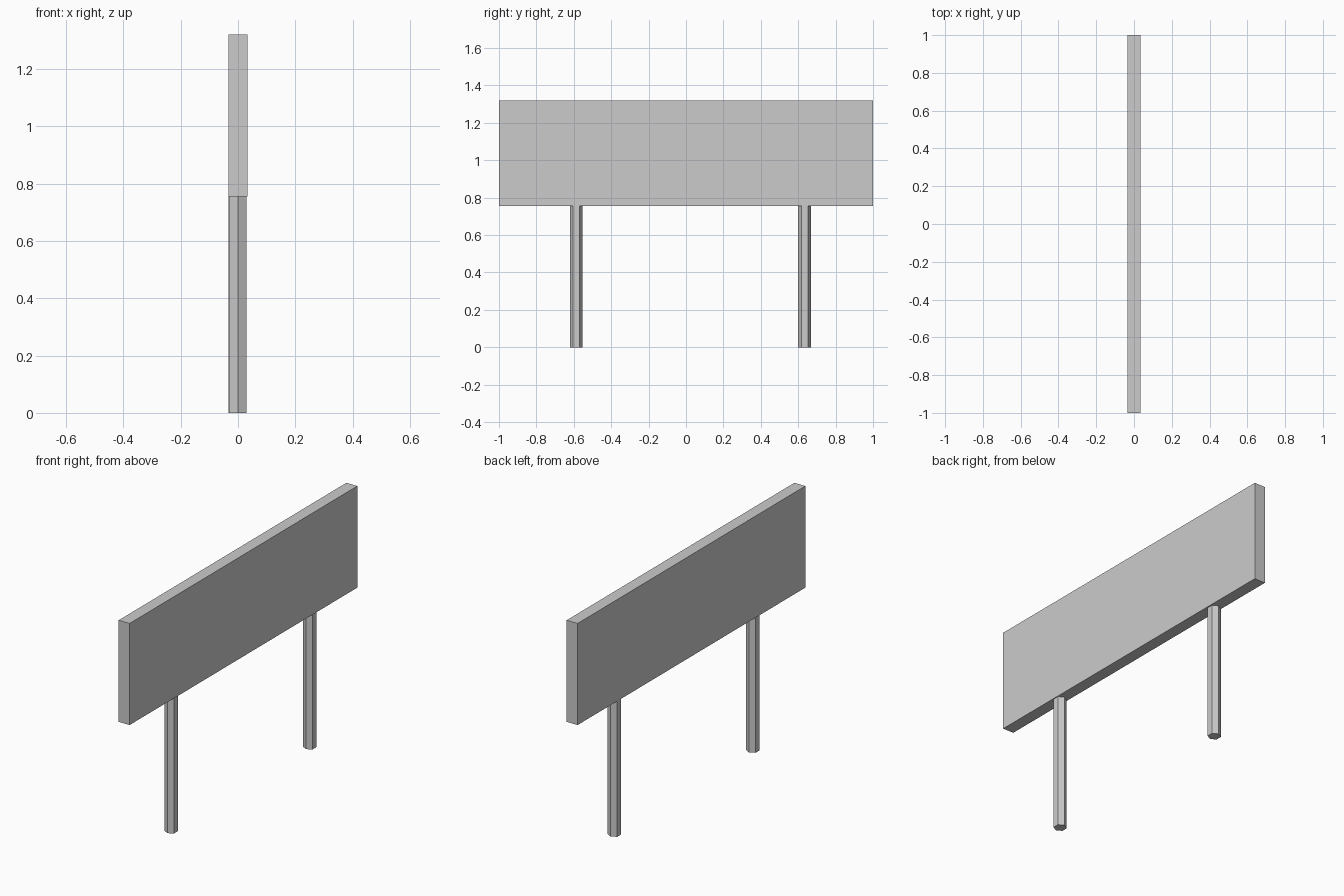
import bpy, math

if "Cube" in bpy.data.objects:
    bpy.data.objects.remove(bpy.data.objects["Cube"])

PANEL_BOTTOM, PANEL_TOP = 0.755, 1.32
THICKNESS, LENGTH = 0.067, 2.0

# Sign panel
bpy.ops.mesh.primitive_cube_add(size=1, location=(0, 0, (PANEL_BOTTOM + PANEL_TOP) / 2))
panel = bpy.context.object
panel.name = "sign_panel"
panel.scale = (THICKNESS, LENGTH, PANEL_TOP - PANEL_BOTTOM)
bpy.ops.object.transform_apply(location=False, rotation=False, scale=True)


# Six-sided post with a flat side facing +x, ending under the panel
def add_post(name, x, y):
    bpy.ops.mesh.primitive_cylinder_add(
        vertices=6, radius=0.034, depth=PANEL_BOTTOM,
        location=(x, y, PANEL_BOTTOM / 2))
    post = bpy.context.object
    post.name = name
    # Vertices of the primitive already point along +y and -y
    return post


add_post("front_post", 0.0, -0.587)
add_post("back_post", -0.003, 0.634)
